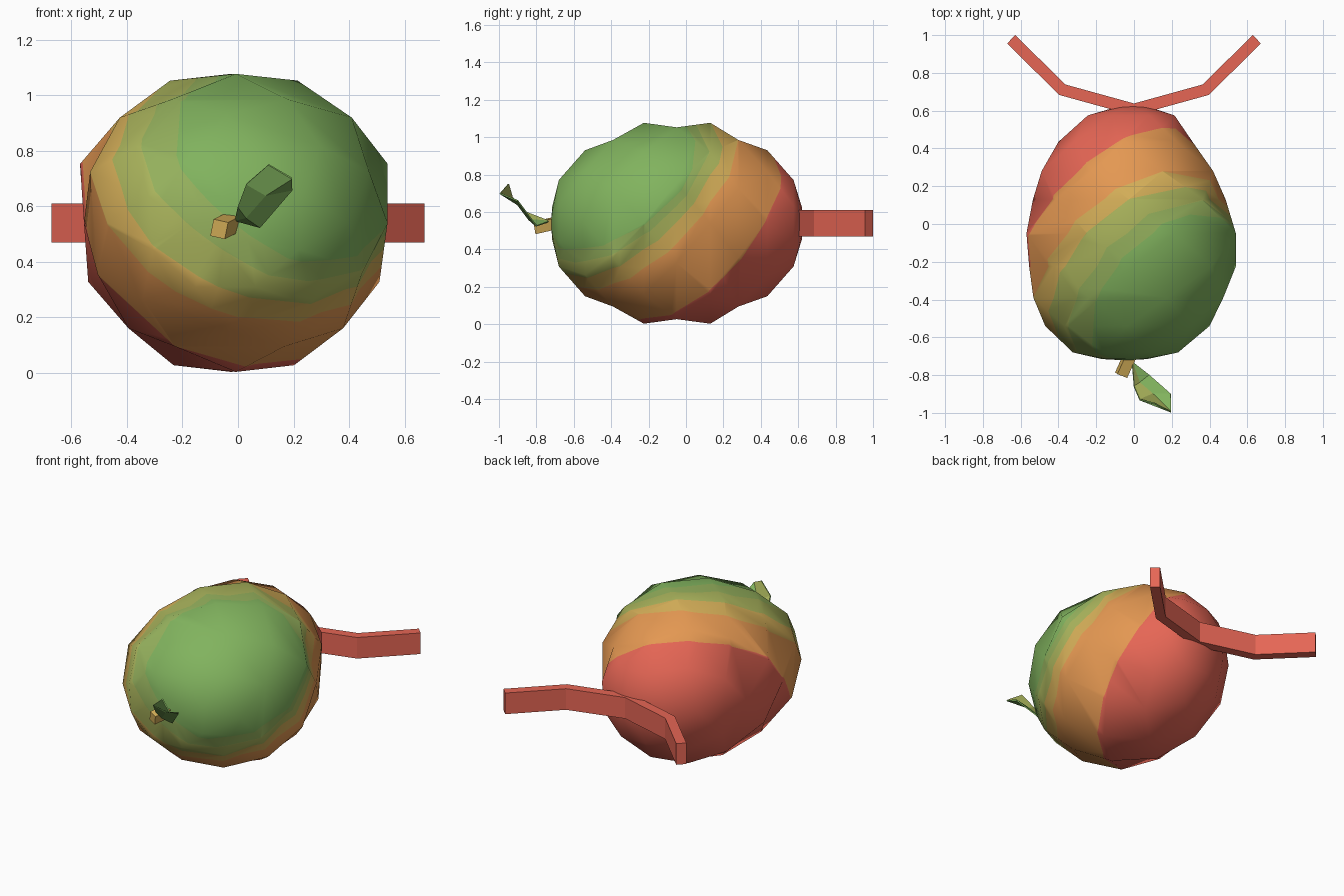
import bpy, bmesh, math
from mathutils import Vector

if "Cube" in bpy.data.objects:
    bpy.data.objects.remove(bpy.data.objects["Cube"])


def material(name, r, g, b):
    m = bpy.data.materials.new(name)
    lin = [((c / 255 + 0.055) / 1.055) ** 2.4 for c in (r, g, b)]
    m.diffuse_color = (*lin, 1)
    m.use_nodes = True
    m.node_tree.nodes["Principled BSDF"].inputs["Base Color"].default_value = m.diffuse_color
    return m


RED = material("red", 230, 102, 85)
ORANGE = material("orange", 228, 152, 82)
GOLD = material("gold", 212, 174, 88)
YELLOW_GREEN = material("yellow_green", 170, 180, 92)
LIGHT_GREEN = material("light_green", 149, 177, 93)
GREEN = material("green", 129, 179, 94)


def make(name, bm, mats, smooth=False):
    bmesh.ops.recalc_face_normals(bm, faces=bm.faces[:])
    for f in bm.faces:
        f.smooth = smooth
    me = bpy.data.meshes.new(name)
    bm.to_mesh(me)
    bm.free()
    for m in mats:
        me.materials.append(m)
    ob = bpy.data.objects.new(name, me)
    bpy.context.collection.objects.link(ob)
    return ob


# Fruit body: staggered 8-sided rings along y (y, x centre, x radius, z radius)
RINGS = [(-0.715, -0.05, 0.12, 0.09), (-0.68, -0.045, 0.285, 0.25),
         (-0.54, -0.035, 0.435, 0.39), (-0.39, -0.03, 0.515, 0.482),
         (-0.225, -0.008, 0.547, 0.537), (-0.05, -0.015, 0.568, 0.555),
         (0.13, -0.025, 0.51, 0.537), (0.28, -0.035, 0.465, 0.482),
         (0.435, -0.045, 0.355, 0.39), (0.575, -0.015, 0.235, 0.25),
         (0.62, -0.005, 0.085, 0.085)]
bm = bmesh.new()
rows = []
for i, (y, cx, rx, rz) in enumerate(RINGS):
    row = []
    for k in range(8):
        a = math.radians(45 * k + 22.5 * (i % 2))
        bulge = 1 + 0.08 * abs(math.sin(2 * a)) * (math.sin(a) > 0.01)
        row.append(bm.verts.new((cx + rx * bulge * math.cos(a), y, 0.54 + rz * math.sin(a))))
    rows.append(row)
for i in range(len(rows) - 1):
    a, b = rows[i], rows[i + 1]
    for k in range(8):
        n = (k + 1) % 8
        if i % 2 == 0:
            bm.faces.new((a[k], a[n], b[k]))
            bm.faces.new((b[k], a[n], b[n]))
        else:
            bm.faces.new((a[k], b[n], b[k]))
            bm.faces.new((a[k], a[n], b[n]))
for row, tip in ((rows[0], (-0.045, -0.722, 0.54)), (rows[-1], (-0.005, 0.628, 0.54))):
    t = bm.verts.new(tip)
    for k in range(8):
        bm.faces.new((row[k], row[(k + 1) % 8], t))

# Ripening colour bands, cut by gradually turning planes from red to green
RED_N, RED_C = Vector((0.50, -0.65, 0.57)), 0.195
GRN_N, GRN_C = Vector((0.524, -0.576, 0.628)), 0.728
planes = []
for t in (0.0, 0.53, 0.70, 0.885, 1.03):
    n = RED_N.lerp(GRN_N, t)
    n.x -= 0.6 * max(0, t * (1 - t))
    planes.append((n, RED_C + (GRN_C - RED_C) * t))
for n, c in planes:
    bmesh.ops.bisect_plane(bm, geom=bm.verts[:] + bm.edges[:] + bm.faces[:], dist=1e-5,
                           plane_co=n * (c / n.length_squared), plane_no=n)
for f in bm.faces:
    p = f.calc_center_median()
    f.material_index = sum(n.dot(p) > c for n, c in planes)
make("fruit_body", bm, [RED, ORANGE, GOLD, YELLOW_GREEN, LIGHT_GREEN, GREEN], True)

# Strap: bent flat band behind the fruit
path = [Vector(p) for p in ((-0.65, 0.978), (-0.38, 0.711), (0, 0.606),
                            (0.38, 0.711), (0.65, 0.978))]
bm = bmesh.new()
rows = []
for i, p in enumerate(path):
    d0 = (p - path[i - 1]).normalized() if i else (path[1] - p).normalized()
    d1 = (path[i + 1] - p).normalized() if i < 4 else d0
    d = (d0 + d1).normalized()
    off = Vector((-d.y, d.x)) * 0.031 / d.dot(d0)
    rows.append([bm.verts.new((*(p + off * s), z))
                 for s, z in ((-1, 0.47), (1, 0.47), (1, 0.61), (-1, 0.61))])
for a, b in zip(rows, rows[1:]):
    for k in range(4):
        bm.faces.new((a[k], a[(k + 1) % 4], b[(k + 1) % 4], b[k]))
bm.faces.new(rows[0])
bm.faces.new(rows[-1])
make("back_strap", bm, [RED])

# Stem: short tilted four-sided peg
bm = bmesh.new()
bmesh.ops.create_cube(bm, size=1)
axis = Vector((-0.05, -0.11, -0.025))
side = Vector((0.052, -0.02, -0.012))
up = Vector((0.012, -0.01, 0.06))
for v in bm.verts:
    x, y, z = v.co
    v.co = Vector((-0.043, -0.745, 0.53)) + axis * y + side * x + up * z
make("stem", bm, [GOLD])

# Leaf: folded along its middle rib, two-tone above and plain green beneath
bm = bmesh.new()
V = [bm.verts.new(p) for p in (
    (-0.01, -0.73, 0.55),
    (0.0, -0.86, 0.60), (0.03, -0.84, 0.56), (0.08, -0.80, 0.525),
    (0.03, -0.93, 0.68), (0.10, -0.90, 0.64), (0.195, -0.90, 0.66),
    (0.11, -0.95, 0.75), (0.195, -0.995, 0.70))]
for idx, mat in (((0, 1, 2), 0), ((0, 2, 3), 1), ((1, 4, 5, 2), 0), ((2, 5, 6, 3), 1),
                 ((4, 7, 8, 5), 0), ((5, 8, 6), 1)):
    bm.faces.new([V[i] for i in idx]).material_index = mat
leaf = make("leaf", bm, [YELLOW_GREEN, GREEN, GREEN])
me = leaf.data
if sum(p.normal.y + p.normal.z for p in me.polygons) < 0:
    me.flip_normals()
mod = leaf.modifiers.new("thickness", 'SOLIDIFY')
mod.thickness = 0.008
mod.offset = 0
mod.material_offset = 1
mod.material_offset_rim = 1
